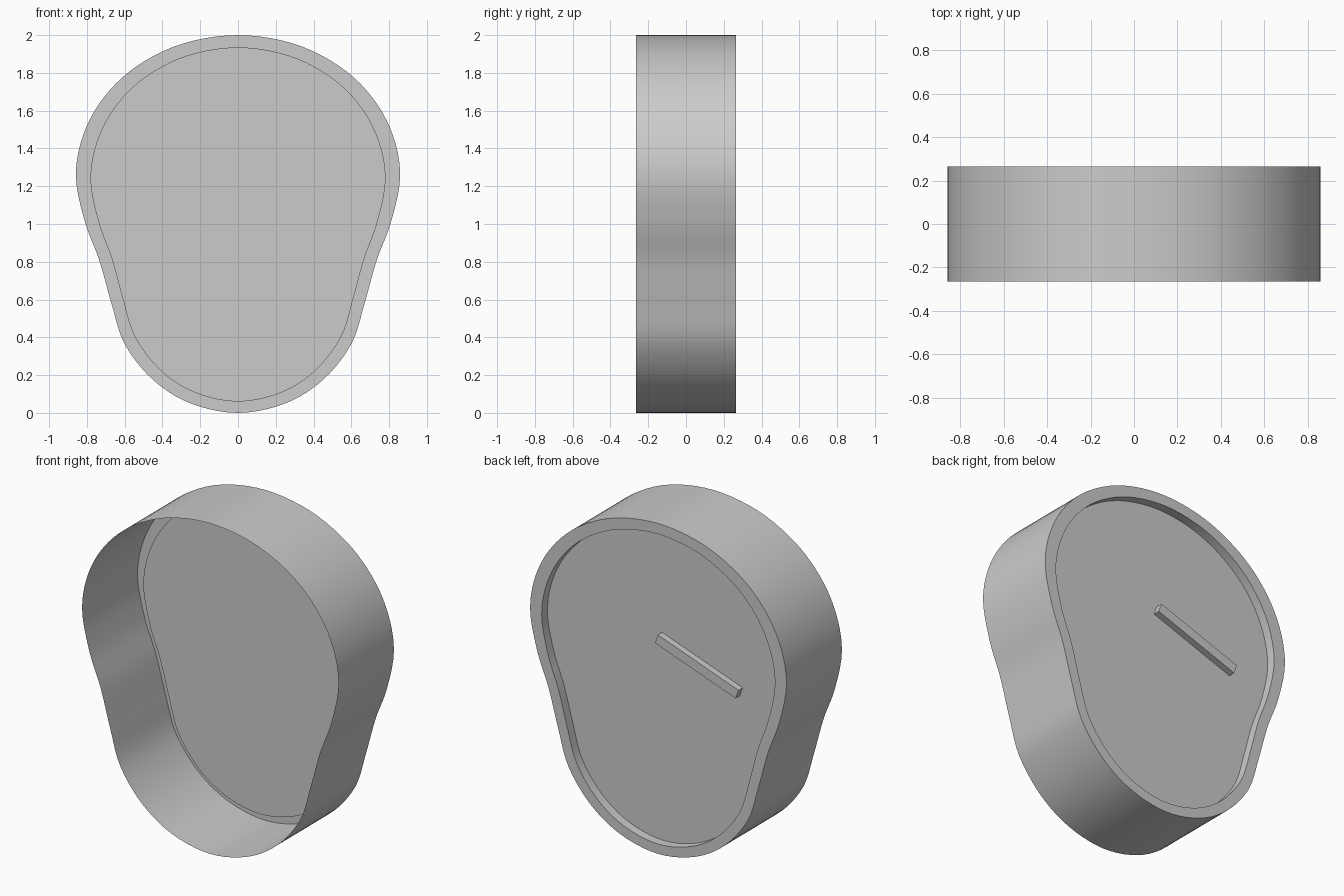
import bpy, bmesh, math
from mathutils import Matrix, Vector

if "Cube" in bpy.data.objects:
    bpy.data.objects.remove(bpy.data.objects["Cube"])

Y_FRONT, Y_BACK, Y_PANEL = -0.265, 0.265, 0.21

# Right half of the pear-shaped outline, bottom to top (x, z)
HALF = [(0, 0), (.25, .05), (.45, .175), (.6, .365), (.67, .58), (.735, .81),
        (.81, 1.01), (.858, 1.25), (.82, 1.47), (.711, 1.67), (.537, 1.835),
        (.293, 1.955), (0, 2)]


def smooth_outline(steps=5):
    """Mirror the half outline and smooth it with a closed Catmull-Rom spline."""
    pts = [Vector(p) for p in HALF + [(-x, z) for x, z in HALF[-2:0:-1]]]
    n, out = len(pts), []
    for i in range(n):
        a, b, c, d = (pts[(i + k) % n] for k in (-1, 0, 1, 2))
        for s in range(steps):
            t = s / steps
            out.append(0.5 * (2 * b + (c - a) * t + (2 * a - 5 * b + 4 * c - d) * t ** 2
                              + (3 * b - a - 3 * c + d) * t ** 3))
    return out


def make_object(name, bm):
    mesh = bpy.data.meshes.new(name)
    bm.to_mesh(mesh)
    bm.free()
    obj = bpy.data.objects.new(name, mesh)
    bpy.context.collection.objects.link(obj)
    bpy.context.view_layer.objects.active = obj
    obj.select_set(True)
    bpy.ops.object.shade_smooth_by_angle(angle=math.radians(30))
    obj.select_set(False)
    return obj


outline = smooth_outline()
inset = [Vector((p.x * .91, .06 + p.y * .9375)) for p in outline]

# Open-fronted thin shell: side wall, back rim, recess wall and back panel
bm = bmesh.new()
loops = [[bm.verts.new((p.x, y, p.y)) for p in ring]
         for ring, y in ((outline, Y_FRONT), (outline, Y_BACK),
                         (inset, Y_BACK), (inset, Y_PANEL))]
n = len(outline)
for a, b in zip(loops, loops[1:]):
    for i in range(n):
        j = (i + 1) % n
        bm.faces.new((a[i], a[j], b[j], b[i]))
bm.faces.new(loops[-1])
bm.normal_update()
# Make the panel face backwards, with the rest of the shell consistent
bmesh.ops.recalc_face_normals(bm, faces=bm.faces)
bm.faces.ensure_lookup_table()
if bm.faces[-1].normal.y < 0:
    bmesh.ops.reverse_faces(bm, faces=bm.faces)
make_object("shell", bm)

# Tilted bar on the back panel
bm = bmesh.new()
place = (Matrix.Translation((-.247, Y_PANEL + .02, 1.194))
         @ Matrix.Rotation(-math.radians(19.5), 4, 'Y')
         @ Matrix.Diagonal((.572, .04, .058, 1)))
bmesh.ops.create_cube(bm, size=1, matrix=place)
make_object("back_bar", bm)
